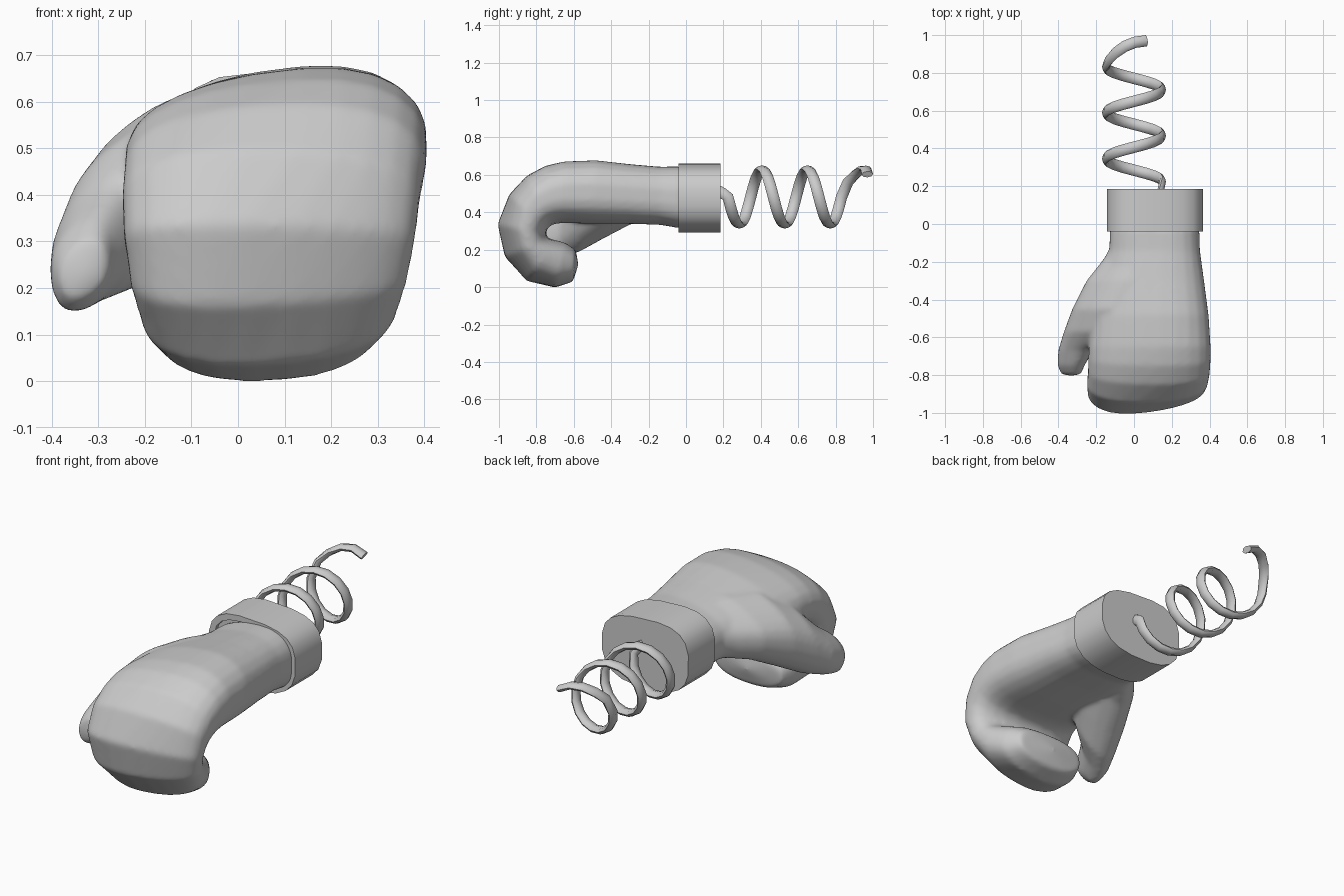
import bpy, bmesh, math
from mathutils import Vector

cube = bpy.data.objects.get("Cube")
if cube:
    bpy.data.objects.remove(cube, do_unlink=True)

grey = bpy.data.materials.new("plain_grey")
grey.use_nodes = True
COLOUR = (0.6, 0.6, 0.6, 1)
grey.diffuse_color = COLOUR
grey.node_tree.nodes["Principled BSDF"].inputs["Base Color"].default_value = COLOUR


def skin(name, rings, tip=None, angle=60):
    """Join rings of points into a closed, smoothly shaded tube."""
    bm = bmesh.new()
    loops = [[bm.verts.new(p) for p in ring] for ring in rings]
    sides = len(rings[0])
    for a, b in zip(loops, loops[1:]):
        for i in range(sides):
            j = (i + 1) % sides
            bm.faces.new((a[i], a[j], b[j], b[i]))
    bm.faces.new(loops[0])
    if tip:
        end = bm.verts.new(tip)
        for i in range(sides):
            bm.faces.new((loops[-1][i], loops[-1][(i + 1) % sides], end))
    else:
        bm.faces.new(loops[-1])
    bmesh.ops.recalc_face_normals(bm, faces=bm.faces)
    mesh = bpy.data.meshes.new(name)
    bm.to_mesh(mesh)
    bm.free()
    mesh.materials.append(grey)
    obj = bpy.data.objects.new(name, mesh)
    bpy.context.collection.objects.link(obj)
    bpy.ops.object.select_all(action="DESELECT")
    obj.select_set(True)
    bpy.context.view_layer.objects.active = obj
    bpy.ops.object.shade_smooth_by_angle(angle=math.radians(angle))
    return obj


def rounded(value, power):
    return math.copysign(abs(value) ** (2 / power), value)


def body_rings(sections, sides=20, power=2.3, power_low=2.3, skew=0, skew_low=0, yaw=0):
    """Rounded sections: top y, z, bottom y, z, then lowest and highest x."""
    rings = []
    for ty, tz, by, bz, x0, x1 in sections:
        top, low = Vector((0, ty, tz)), Vector((0, by, bz))
        mid, half = (top + low) / 2, (top - low) / 2
        out = half.normalized()
        ring = []
        for i in range(sides):
            a = math.tau * (i + 0.5) / sides
            upper = math.sin(a) > 0
            n = power if upper else power_low
            c, s = rounded(math.cos(a), n), rounded(math.sin(a), n)
            dx = c * (x1 - x0) / 2
            slope = skew * max(out.z, 0) + yaw * out.y if upper else skew_low
            p = mid + half * s + out * dx * slope * (1 - abs(c) ** 3 / 2)
            p.x = (x0 + x1) / 2 + dx
            ring.append(p)
        rings.append(ring)
    return rings


# Hand: runs forward from the wrist, then curls down and back into a fist
glove = skin("glove", body_rings([
    (-.02, .642, -.02, .312, -.128, .347),
    (-.14, .64, -.14, .333, -.132, .35),
    (-.3, .653, -.3, .338, -.18, .372),
    (-.48, .672, -.5, .338, -.22, .397),
    (-.65, .666, -.65, .343, -.24, .407),
    (-.75, .645, -.69, .34, -.243, .407),
    (-.85, .595, -.725, .33, -.245, .402),
    (-.945, .495, -.745, .305, -.25, .392),
    (-1, .335, -.75, .28, -.247, .382),
    (-.96, .165, -.735, .26, -.232, .365),
    (-.85, .035, -.69, .25, -.207, .34),
    (-.7, -.002, -.64, .235, -.178, .3),
    (-.605, .028, -.59, .2, -.145, .25),
], sides=24, power_low=2.8, skew=.12, yaw=.15), tip=(.05, -.575, .12))

# Thumb: flows out of the hand's side and points forward and down
thumb = skin("thumb", body_rings([
    (-.1, .6, -.1, .39, -.115, .1),
    (-.18, .605, -.18, .38, -.157, .1),
    (-.3, .615, -.3, .35, -.252, .08),
    (-.45, .605, -.45, .27, -.328, .02),
    (-.57, .535, -.57, .2, -.372, -.07),
    (-.67, .405, -.67, .165, -.402, -.215),
    (-.75, .345, -.75, .15, -.405, -.262),
    (-.795, .3, -.795, .18, -.385, -.28),
], sides=20, power=2.2, power_low=2.2, skew=.45, skew_low=.4), tip=(-.33, -.805, .23))

# Hand and thumb become one soft skin
thumb.select_set(True)
glove.select_set(True)
bpy.context.view_layer.objects.active = glove
bpy.ops.object.join()
remesh = glove.modifiers.new("one_skin", "REMESH")
remesh.mode = "VOXEL"
remesh.voxel_size = .012
remesh.use_smooth_shade = True
soften = glove.modifiers.new("soften", "SMOOTH")
soften.factor = .5
soften.iterations = 10

# Cuff: a flat-ended band with a thin lip around the wrist
skin("cuff", body_rings([
    (-.02, .63, -.02, .32, -.115, .335),
    (-.04, .63, -.04, .32, -.115, .335),
    (-.04, .66, -.04, .29, -.145, .367),
    (.185, .66, .185, .29, -.145, .367),
], power=3, power_low=2.6, skew=-.05), angle=40)

# Spring: a flattened wire coiled behind the cuff, drawn out at its end
RADIUS, PITCH, STEPS, AXIS_Z = .151, .243, 16, .482
path = [(.14, .165, .52), (.145, .195, .502)]
for i in range(STEPS * 5 // 2 + 1):
    turn = i / STEPS - .25
    a = math.tau * turn
    path.append((-RADIUS * math.sin(a), .285 + PITCH * turn, AXIS_Z - RADIUS * math.cos(a)))
path += [(-.135, .865, .56), (-.1, .905, .602), (-.05, .94, .63), (.005, .962, .632), (.065, .97, .603)]
path = [Vector(p) for p in path]
wire = []
for i, p in enumerate(path):
    along = (path[min(i + 1, len(path) - 1)] - path[max(i - 1, 0)]).normalized()
    outward = Vector((p.x, 0, p.z - AXIS_Z))
    outward = (outward - along * outward.dot(along)).normalized()
    across = along.cross(outward)
    wire.append([p + outward * .018 * math.cos(t) + across * .03 * math.sin(t)
                 for t in (math.tau * k / 8 for k in range(8))])
skin("spring", wire)
